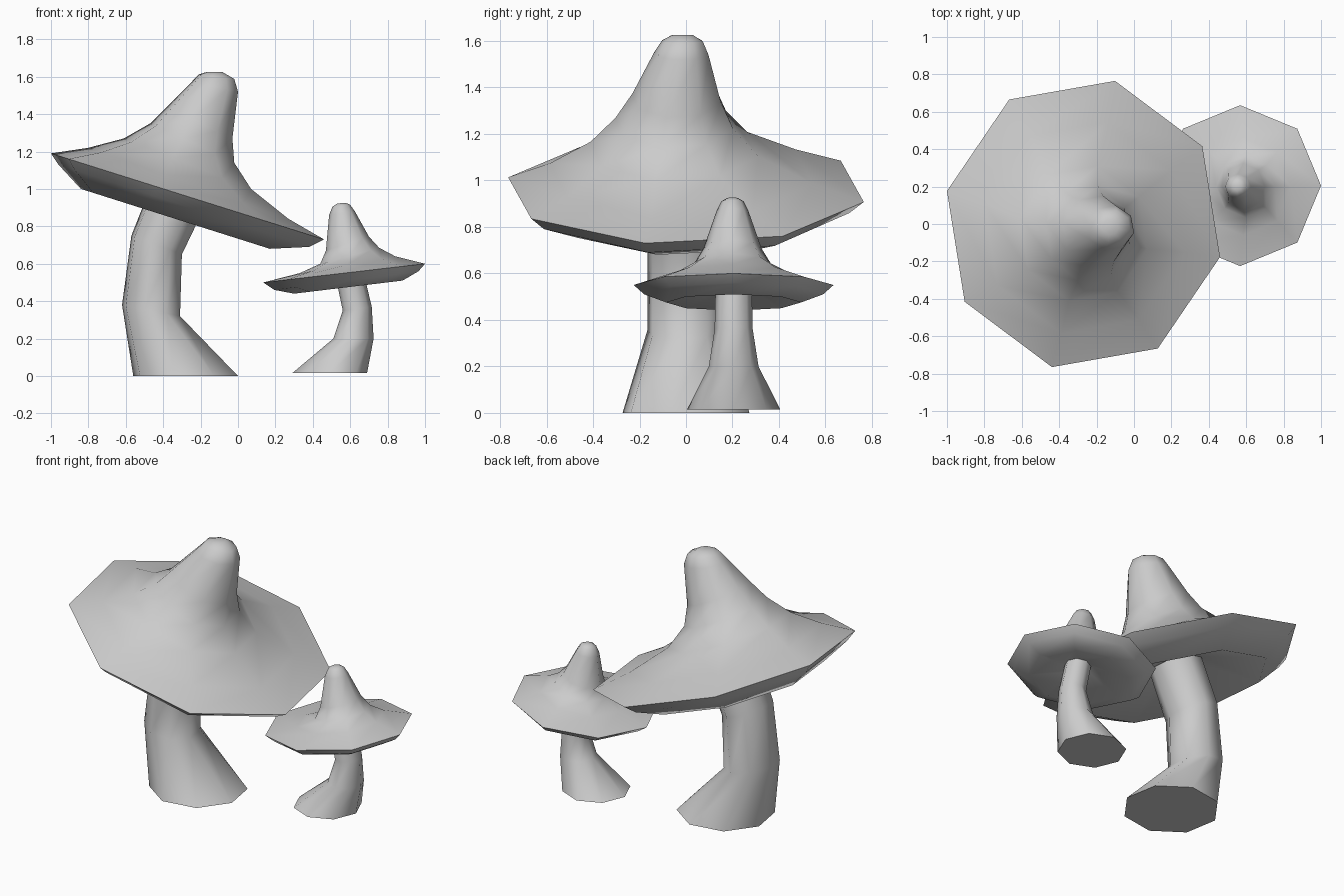
import bpy, bmesh
from math import sin, cos, radians, pi

SIDES = 8

def loft(name, rings, phase):
    """Skin 8-sided rings. Ring = left (x, z), right (x, z), centre y, y radius."""
    ph = radians(phase)
    bm = bmesh.new()
    loops = []
    for lx, lz, rx, rz, cy, ry in rings:
        k = cos(ph)
        loop = []
        for i in range(SIDES):
            t = ph + i * 2 * pi / SIDES
            c = cos(t) / k
            loop.append(bm.verts.new(((lx + rx) / 2 + (rx - lx) / 2 * c,
                                      cy + ry * sin(t),
                                      (lz + rz) / 2 + (rz - lz) / 2 * c)))
        loops.append(loop)
    for a, b in zip(loops, loops[1:]):
        for i in range(SIDES):
            j = (i + 1) % SIDES
            bm.faces.new((a[i], a[j], b[j], b[i]))
    bm.faces.new(loops[0][::-1])
    bm.faces.new(loops[-1])
    bmesh.ops.recalc_face_normals(bm, faces=bm.faces)
    mesh = bpy.data.meshes.new(name)
    bm.to_mesh(mesh)
    bm.free()
    obj = bpy.data.objects.new(name, mesh)
    bpy.context.collection.objects.link(obj)
    bpy.ops.object.select_all(action='DESELECT')
    obj.select_set(True)
    bpy.context.view_layer.objects.active = obj
    bpy.ops.object.shade_smooth_by_angle(angle=radians(65))
    return obj

# Large cap: hollow underside, lip, rim, then the bent peak
loft("large_cap", [
    (-0.46, 1.02, -0.14, 0.92, 0, 0.17),
    (-0.84, 1.00, 0.17, 0.68, 0, 0.55),
    (-0.96, 1.13, 0.38, 0.69, 0, 0.72),
    (-1.00, 1.19, 0.46, 0.73, 0, 0.785),
    (-0.80, 1.22, 0.27, 0.84, -0.02, 0.58),
    (-0.61, 1.27, 0.07, 1.00, -0.05, 0.37),
    (-0.47, 1.35, -0.02, 1.14, -0.05, 0.26),
    (-0.38, 1.44, -0.03, 1.27, -0.04, 0.195),
    (-0.25, 1.57, 0.00, 1.52, -0.02, 0.12),
    (-0.21, 1.612, -0.02, 1.588, -0.015, 0.09),
    (-0.165, 1.626, -0.085, 1.626, -0.015, 0.045),
], -13)

# Large stem: flared foot, then leaning up into the cap
loft("large_stem", [
    (-0.56, 0.00, 0.00, 0.00, 0, 0.28),
    (-0.62, 0.38, -0.31, 0.32, 0, 0.17),
    (-0.57, 0.75, -0.30, 0.65, 0, 0.17),
    (-0.46, 1.03, -0.17, 0.92, 0, 0.16),
], -13)

# Small cap
loft("small_cap", [
    (0.51, 0.53, 0.67, 0.55, 0.205, 0.09),
    (0.30, 0.44, 0.88, 0.51, 0.205, 0.29),
    (0.195, 0.46, 0.965, 0.56, 0.205, 0.385),
    (0.135, 0.50, 1.00, 0.60, 0.205, 0.43),
    (0.33, 0.55, 0.84, 0.64, 0.20, 0.26),
    (0.44, 0.60, 0.755, 0.685, 0.20, 0.165),
    (0.47, 0.67, 0.70, 0.745, 0.20, 0.125),
    (0.487, 0.86, 0.625, 0.88, 0.20, 0.068),
    (0.505, 0.905, 0.60, 0.915, 0.20, 0.048),
    (0.53, 0.922, 0.575, 0.926, 0.20, 0.024),
], 0)

# Small stem
loft("small_stem", [
    (0.29, 0.015, 0.69, 0.015, 0.205, 0.20),
    (0.51, 0.20, 0.725, 0.20, 0.205, 0.107),
    (0.56, 0.35, 0.715, 0.37, 0.205, 0.082),
    (0.52, 0.54, 0.67, 0.56, 0.205, 0.078),
], 0)
